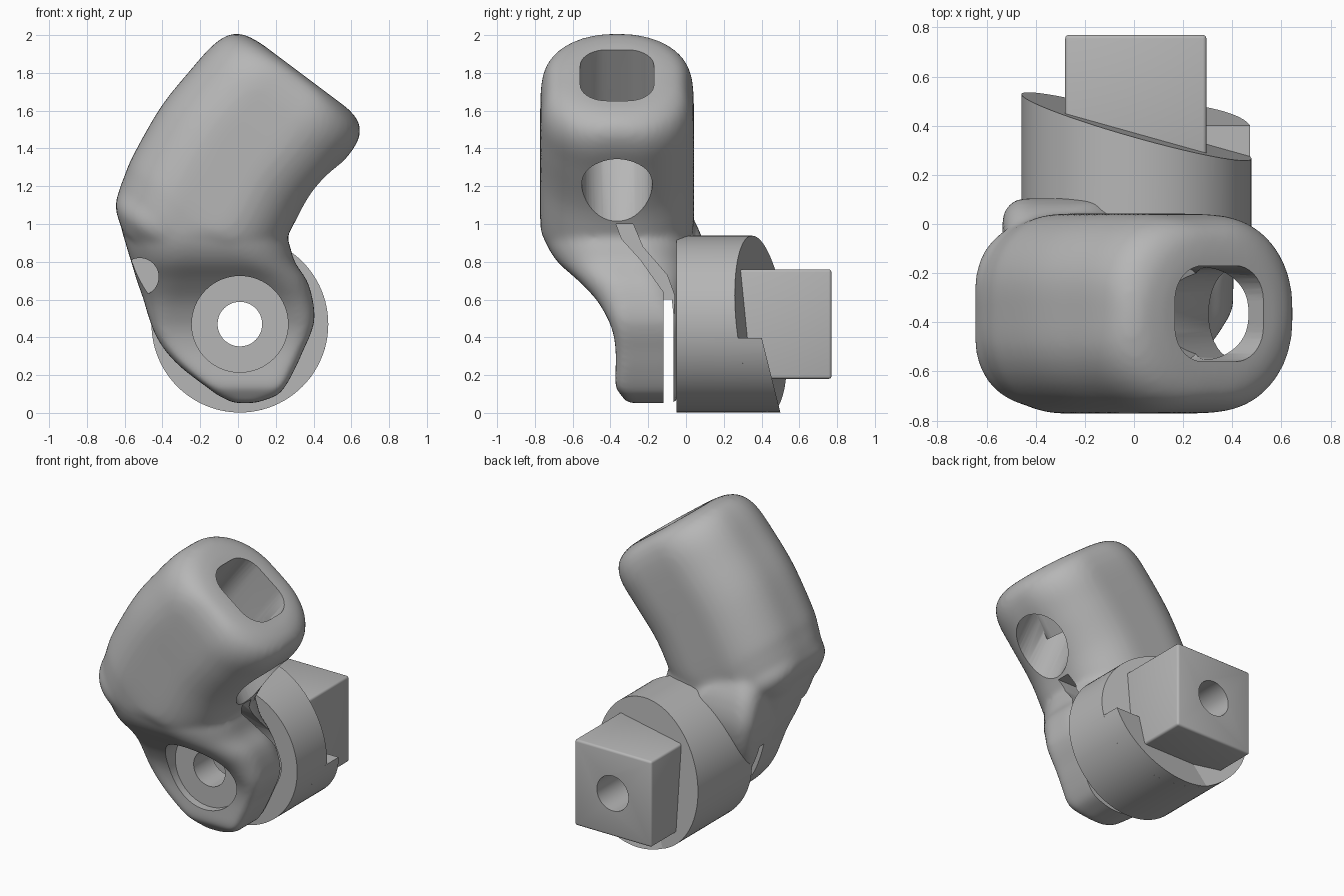
import bpy, bmesh, math
from mathutils import Vector, Matrix

if "Cube" in bpy.data.objects:
    bpy.data.objects.remove(bpy.data.objects["Cube"])

grey = bpy.data.materials.new("plain_grey")
grey.use_nodes = True
colour = (0.47, 0.47, 0.47, 1)
grey.diffuse_color = colour
grey.node_tree.nodes["Principled BSDF"].inputs["Base Color"].default_value = colour

MID = -0.365               # depth of the head's middle plane
PIVOT = (0.01, 0.47)       # x, z of the pivot axis


def finish(name, bm):
    bmesh.ops.recalc_face_normals(bm, faces=bm.faces)
    mesh = bpy.data.meshes.new(name)
    bm.to_mesh(mesh)
    bm.free()
    mesh.materials.append(grey)
    ob = bpy.data.objects.new(name, mesh)
    bpy.context.scene.collection.objects.link(ob)
    return ob


def loft(name, rings):
    bm = bmesh.new()
    loops = [[bm.verts.new(p) for p in ring] for ring in rings]
    n = len(loops[0])
    for a, b in zip(loops, loops[1:]):
        for i in range(n):
            j = (i + 1) % n
            bm.faces.new((a[i], a[j], b[j], b[i]))
    bm.faces.new(loops[0])
    bm.faces.new(loops[-1])
    return finish(name, bm)


def prism_y(name, outline, front, back):
    """Extrude an x-z outline; back is a function giving the rear depth."""
    return loft(name, [[(x, front, z) for x, z in outline],
                       [(x, back(x, z), z) for x, z in outline]])


def prism_x(name, outline, lo, hi):
    return loft(name, [[(x, y, z) for y, z in outline] for x in (lo, hi)])


def circle(r, steps=64, start=0, end=2 * math.pi, closed=True):
    n = steps if closed else steps - 1
    return [(PIVOT[0] + r * math.cos(start + (end - start) * i / n),
             PIVOT[1] + r * math.sin(start + (end - start) * i / n)) for i in range(steps)]


def rod(name, a, b, r):
    a, b = Vector(a), Vector(b)
    bm = bmesh.new()
    turn = (b - a).to_track_quat('Z', 'Y').to_matrix().to_4x4()
    bmesh.ops.create_cone(bm, cap_ends=True, segments=48, radius1=r, radius2=r,
                          depth=(b - a).length, matrix=Matrix.Translation((a + b) / 2) @ turn)
    return finish(name, bm)


def bake(ob):
    bpy.context.view_layer.update()
    dg = bpy.context.evaluated_depsgraph_get()
    mesh = bpy.data.meshes.new_from_object(ob.evaluated_get(dg))
    ob.modifiers.clear()
    ob.data = mesh


def cut(ob, cutter, keep=False):
    mod = ob.modifiers.new("cut", 'BOOLEAN')
    mod.operation, mod.object, mod.solver = 'DIFFERENCE', cutter, 'EXACT'
    bake(ob)
    if not keep:
        bpy.data.objects.remove(cutter)


def rounded(a0, a1, b0, b1, r, steps=10):
    """Rounded rectangle as 2D points."""
    r = min(r, (a1 - a0) * 0.49, (b1 - b0) * 0.49)
    corners = [(a1 - r, b1 - r), (a0 + r, b1 - r), (a0 + r, b0 + r), (a1 - r, b0 + r)]
    return [(a + r * math.cos(t), b + r * math.sin(t))
            for q, (a, b) in enumerate(corners)
            for t in [math.pi / 2 * (q + i / (steps - 1)) for i in range(steps)]]


def tilted(v, u0, u1, half, r=0.33):
    """Section across the tilted head axis."""
    return [(0.8 * u + 0.6 * v, y, 0.8 * v - 0.6 * u)
            for u, y in rounded(u0, u1, MID - half, MID + half, r)]


def level(z, x0, x1, y0, y1, r):
    return [(x, y, z) for x, y in rounded(x0, x1, y0, y1, r)]


def dense(rows, steps=5):
    """Smooth in-between rows through the given section rows."""
    rows = [Vector(r) for r in rows]
    out = []
    for i in range(len(rows) - 1):
        p0, p1, p2 = rows[max(i - 1, 0)], rows[i], rows[i + 1]
        p3 = rows[min(i + 2, len(rows) - 1)]
        for k in range(steps):
            t = k / steps
            out.append(p1 + 0.5 * t * ((p2 - p0) + t * ((2 * p0 - 5 * p1 + 4 * p2 - p3)
                                                        + t * (3 * p1 - p0 - 3 * p2 + p3))))
    return out + [rows[-1]]


# Tilted head: position along axis, two side limits, half depth
head = [(1.638, -1.08, -.50, .24), (1.62, -1.178, -.425, .325), (1.57, -1.24, -.37, .372),
        (1.47, -1.275, -.35, .4), (1.3, -1.29, -.362, .407), (1.05, -1.298, -.372, .407),
        (.76, -1.262, -.34, .407), (.65, -1.235, -.44, .40), (.56, -1.208, -.56, .385),
        (.477, -1.167, -.68, .35), (.40, -1.06, -.82, .25)]
body = loft("head_and_arm", [tilted(*s) for s in dense(head)])

# Arm: height, x limits, y limits, corner radius
arm_rows = [(.052, -.02, .09, -.31, -.05, .03), (.09, -.1, .2, -.34, -.045, .04),
            (.14, -.17, .25, -.372, -.045, .05), (.24, -.3, .305, -.372, -.045, .06),
            (.33, -.385, .345, -.372, -.045, .06), (.42, -.44, .385, -.385, -.04, .07),
            (.5, -.47, .405, -.415, -.035, .1), (.6, -.5, .395, -.475, -.03, .15),
            (.7, -.535, .365, -.57, -.01, .22), (.8, -.565, .3, -.68, .01, .28),
            (.9, -.595, .27, -.74, .03, .32), (1.0, -.61, .23, -.755, .03, .33),
            (1.1, -.5, .2, -.7, 0, .33)]
arm = loft("arm", [level(*s) for s in dense(arm_rows)])

# Web behind the arm that runs into the disc
web_rows = [(1.06, -.5, -.25, -.3, .02, .1), (.94, -.53, -.12, -.3, .08, .1),
            (.8, -.535, -.05, -.3, .105, .09), (.65, -.51, 0, -.3, .08, .08),
            (.5, -.47, 0, -.3, .02, .07), (.35, -.4, 0, -.3, -.045, .06)]
web = loft("web", [level(*s) for s in dense(web_rows)])

# Blend head, arm and web into one skin
bm = bmesh.new()
for ob in (body, arm, web):
    bm.from_mesh(ob.data)
bm.to_mesh(body.data)
bm.free()
for ob in (arm, web):
    bpy.data.objects.remove(ob)
skin = body.modifiers.new("skin", 'REMESH')
skin.mode, skin.voxel_size = 'VOXEL', 0.016
soft = body.modifiers.new("soft", 'SMOOTH')
soft.factor, soft.iterations = 0.5, 16
bake(body)

# Openings in the head: end slot and slanted side passage
cut(body, loft("slot", [tilted(v, -1.02, -.57, .195, 0.14) for v in (1.25, 1.8)]))
cut(body, rod("passage", (.55, MID, .92), (.21, MID, 1.69), .187))

# Arm cuts: ring pocket, clamp gap, its side branch and a round front socket
cut(body, prism_y("pocket", circle(.255), -1, lambda x, z: -.32))
cut(body, prism_x("gap", [(-.12, -.1), (-.065, -.1), (-.065, .5), (-.075, .6), (-.12, .6)], -1, 1))
cut(body, prism_x("branch", [(-.119, .5), (-.066, .5), (-.06, .62), (-.1, .73), (-.23, .88),
                             (-.28, 1.0), (-.37, 1.0), (-.34, .92), (-.24, .81), (-.119, .64)],
                  .12, .8))
cut(body, rod("socket", (-.52, -1, .72), (-.52, -.43, .72), .1))

# Pivot disc with a slanted rear face and a raised lip under the block
disc = prism_y("pivot_disc", circle(.468, 96), -.05,
               lambda x, z: .40 - .28 * x - .1 * (z - PIVOT[1]))
arc = circle(.468, 28, math.radians(-115), math.radians(-9), closed=False)
lip = prism_y("disc_lip", arc + [(.25, arc[-1][1]), (-.15, .2)], .15, lambda x, z: .5 - .25 * z)

# Square block behind the disc
block = prism_y("square_block", [(-.28, .18), (.295, .18), (.295, .76), (-.28, .76)], .2,
                lambda x, z: .77)
edge = block.modifiers.new("edge", 'BEVEL')
edge.width, edge.segments = 0.015, 3
bake(block)

# Bore through every part on the pivot axis
bore = prism_y("bore", circle(.118, 48), -1, lambda x, z: 1)
for part in (body, disc, lip, block):
    cut(part, bore, keep=True)
bpy.data.objects.remove(bore)

bpy.ops.object.select_all(action='DESELECT')
for part in (body, disc, lip, block):
    part.select_set(True)
bpy.context.view_layer.objects.active = body
bpy.ops.object.shade_smooth_by_angle(angle=math.radians(35))
